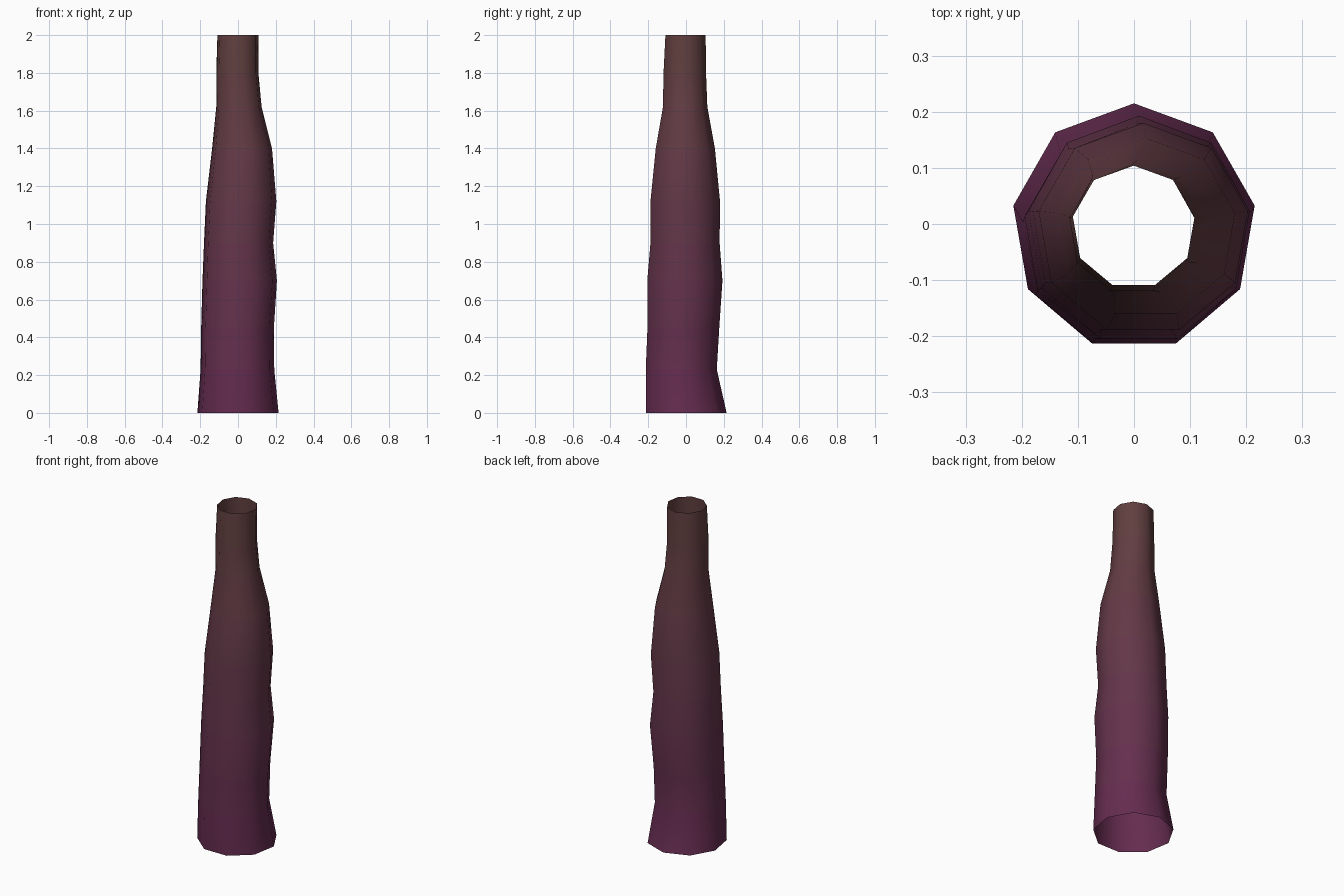
import bpy, bmesh, math

if "Cube" in bpy.data.objects:
    bpy.data.objects.remove(bpy.data.objects["Cube"])

SIDES = 9
# Ring table: z, x min, x max, y min, y max
RINGS = [
    (0.00, -0.215, 0.215, -0.213, 0.215),
    (0.23, -0.198, 0.192, -0.213, 0.163),
    (0.45, -0.195, 0.190, -0.204, 0.176),
    (0.70, -0.188, 0.206, -0.205, 0.193),
    (0.90, -0.180, 0.186, -0.188, 0.178),
    (1.12, -0.170, 0.203, -0.188, 0.180),
    (1.40, -0.137, 0.180, -0.160, 0.153),
    (1.62, -0.115, 0.125, -0.122, 0.113),
    (1.80, -0.115, 0.108, -0.119, 0.106),
    (2.00, -0.109, 0.108, -0.109, 0.104),
]
UX = math.cos(math.radians(10))   # half width of a unit nonagon
UY = math.cos(math.radians(20))   # its depth below the centre

bm = bmesh.new()


def add_ring(z, x0, x1, y0, y1):
    """Nonagon with a corner facing +y, fitted to the given extents."""
    rx, ry = (x1 - x0) / (2 * UX), (y1 - y0) / (1 + UY)
    cx, cy = (x0 + x1) / 2, y1 - ry
    ring = []
    for k in range(SIDES):
        a = math.radians(90) + k * math.tau / SIDES
        ring.append(bm.verts.new((cx + rx * math.cos(a), cy + ry * math.sin(a), z)))
    return ring


# Open tapering trunk
rings = [add_ring(*r) for r in RINGS]
for i, (low, high) in enumerate(zip(rings, rings[1:])):
    for k in range(SIDES):
        n = (k + 1) % SIDES
        face = bm.faces.new((low[k], low[n], high[n], high[k]))
        face.smooth = True
        face.material_index = i

mesh = bpy.data.meshes.new("trunk")
bm.to_mesh(mesh)
bm.free()
trunk = bpy.data.objects.new("trunk", mesh)
bpy.context.collection.objects.link(trunk)

# Bark fading from plum at the foot to brown at the top
FOOT, TIP = (0.13, 0.025, 0.08), (0.12, 0.05, 0.05)
bands = len(RINGS) - 1
for i in range(bands):
    t = i / (bands - 1)
    mat = bpy.data.materials.new(f"bark_{i}")
    mat.diffuse_color = (*[a + (b - a) * t for a, b in zip(FOOT, TIP)], 1)
    mat.use_nodes = True
    mat.node_tree.nodes["Principled BSDF"].inputs["Base Color"].default_value = mat.diffuse_color
    mesh.materials.append(mat)
